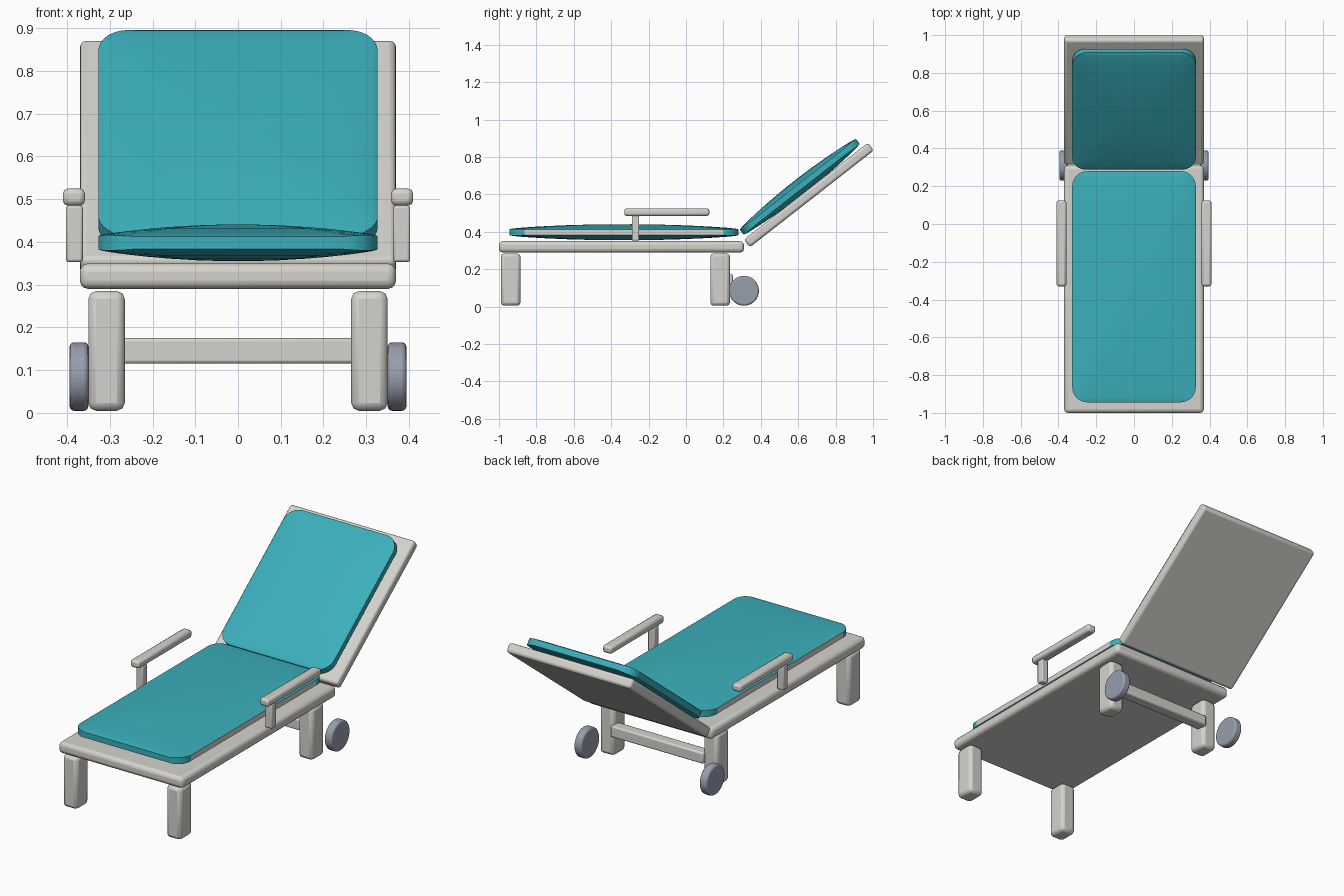
import bpy, bmesh, math
from mathutils import Matrix, Vector

if "Cube" in bpy.data.objects:
    bpy.data.objects.remove(bpy.data.objects["Cube"])


def material(name, rgb):
    m = bpy.data.materials.new(name)
    m.use_nodes = True
    m.diffuse_color = (*rgb, 1)
    m.node_tree.nodes["Principled BSDF"].inputs["Base Color"].default_value = (*rgb, 1)
    return m


frame_mat = material("light grey frame", (0.66, 0.65, 0.61))
teal_mat = material("teal fabric", (0.043, 0.43, 0.5))
wheel_mat = material("slate wheel", (0.31, 0.34, 0.42))


def finish(name, bm, mats, bevel=0, segments=3):
    bmesh.ops.recalc_face_normals(bm, faces=bm.faces)
    mesh = bpy.data.meshes.new(name)
    bm.to_mesh(mesh)
    bm.free()
    for m in mats:
        mesh.materials.append(m)
    ob = bpy.data.objects.new(name, mesh)
    bpy.context.collection.objects.link(ob)
    bpy.context.view_layer.objects.active = ob
    ob.select_set(True)
    if bevel:
        mod = ob.modifiers.new("rounded edges", "BEVEL")
        mod.width, mod.segments = bevel, segments
        mod.limit_method = "ANGLE"
    bpy.ops.object.shade_smooth_by_angle(angle=math.radians(40))
    ob.select_set(False)
    return ob


def box(name, low, high, bevel, segments=3):
    low, high = Vector(low), Vector(high)
    bm = bmesh.new()
    bmesh.ops.create_cube(bm, size=1)
    bmesh.ops.scale(bm, vec=high - low, verts=bm.verts)
    bmesh.ops.translate(bm, vec=(low + high) / 2, verts=bm.verts)
    return finish(name, bm, [frame_mat], bevel, segments)


def cushion(name, half_x, half_y, radius, side_trim):
    """Pillow with a rounded-rectangle outline, puffed towards its middle."""
    outline = []
    steps = 8
    for q, (sx, sy) in enumerate([(1, 1), (-1, 1), (-1, -1), (1, -1)]):
        for i in range(steps + 1):
            a = math.pi / 2 * (q + i / steps)
            outline.append((sx * (half_x - radius) + radius * math.cos(a),
                            sy * (half_y - radius) + radius * math.sin(a)))
    bm = bmesh.new()

    def puff(x, y):
        u, v = x / half_x, y / half_y
        return 0.015 + 0.028 * math.sqrt(max(0, (1 - u * u) * (1 - v * v)))

    n = len(outline)
    rims = []
    for side in (1, -1):
        prev = None
        for s in (1, 0.985, 0.96, 0.92, 0.86, 0.78, 0.66, 0.5, 0.3, 0.12):
            ring = [bm.verts.new((x * s, y * s, side * puff(x * s, y * s))) for x, y in outline]
            if prev:
                for i in range(n):
                    j = (i + 1) % n
                    bm.faces.new((prev[i], prev[j], ring[j], ring[i]))
            else:
                rims.append(ring)
            prev = ring
        bm.faces.new(prev)
    # Edge band joining top and bottom, with pale trim on the straight sides
    for i in range(n):
        j = (i + 1) % n
        f = bm.faces.new((rims[0][i], rims[0][j], rims[1][j], rims[1][i]))
        f.normal_update()
        if side_trim and abs(f.normal.x) > 0.999:
            f.material_index = 1
    return finish(name, bm, [teal_mat, frame_mat])


# Seat frame and cushion
box("seat_frame", (-0.37, -1, 0.29), (0.37, 0.31, 0.35), 0.02)
seat = cushion("seat_cushion", 0.327, 0.612, 0.08, True)
seat.location = (0, -0.332, 0.398)

# Reclined backrest and cushion
tilt = math.radians(38)
back = box("backrest_frame", (-0.37, -0.421, -0.026), (0.37, 0.421, 0.026), 0.015)
back.location = (0, 0.657, 0.597)
back.rotation_euler.x = tilt
pad = cushion("backrest_cushion", 0.327, 0.394, 0.08, False)
pad.location = (0, 0.608, 0.641)
pad.rotation_euler.x = tilt

# Legs, armrests and wheels on both sides
for side, label in ((1, "left"), (-1, "right")):
    def span(a, b):
        return sorted((side * a, side * b))

    x0, x1 = span(0.265, 0.35)
    for y, end in ((-0.99, "front"), (0.13, "rear")):
        box(f"{end}_leg_{label}", (x0, y, 0.005), (x1, y + 0.105, 0.285), 0.018, 2)
    x0, x1 = span(0.363, 0.403)
    box(f"armrest_post_{label}", (x0, -0.29, 0.353), (x1, -0.25, 0.485), 0.006, 2)
    x0, x1 = span(0.358, 0.41)
    box(f"armrest_{label}", (x0, -0.33, 0.485), (x1, 0.125, 0.525), 0.012, 2)

    bm = bmesh.new()
    bmesh.ops.create_cone(bm, cap_ends=True, segments=40, radius1=0.08, radius2=0.08, depth=0.044,
                          matrix=Matrix.Translation((side * 0.372, 0.31, 0.085))
                          @ Matrix.Rotation(math.pi / 2, 4, "Y"))
    finish(f"wheel_{label}", bm, [wheel_mat], 0.01)

# Bar between the rear legs
box("rear_crossbar", (-0.275, 0.19, 0.115), (0.275, 0.25, 0.175), 0.008, 2)
